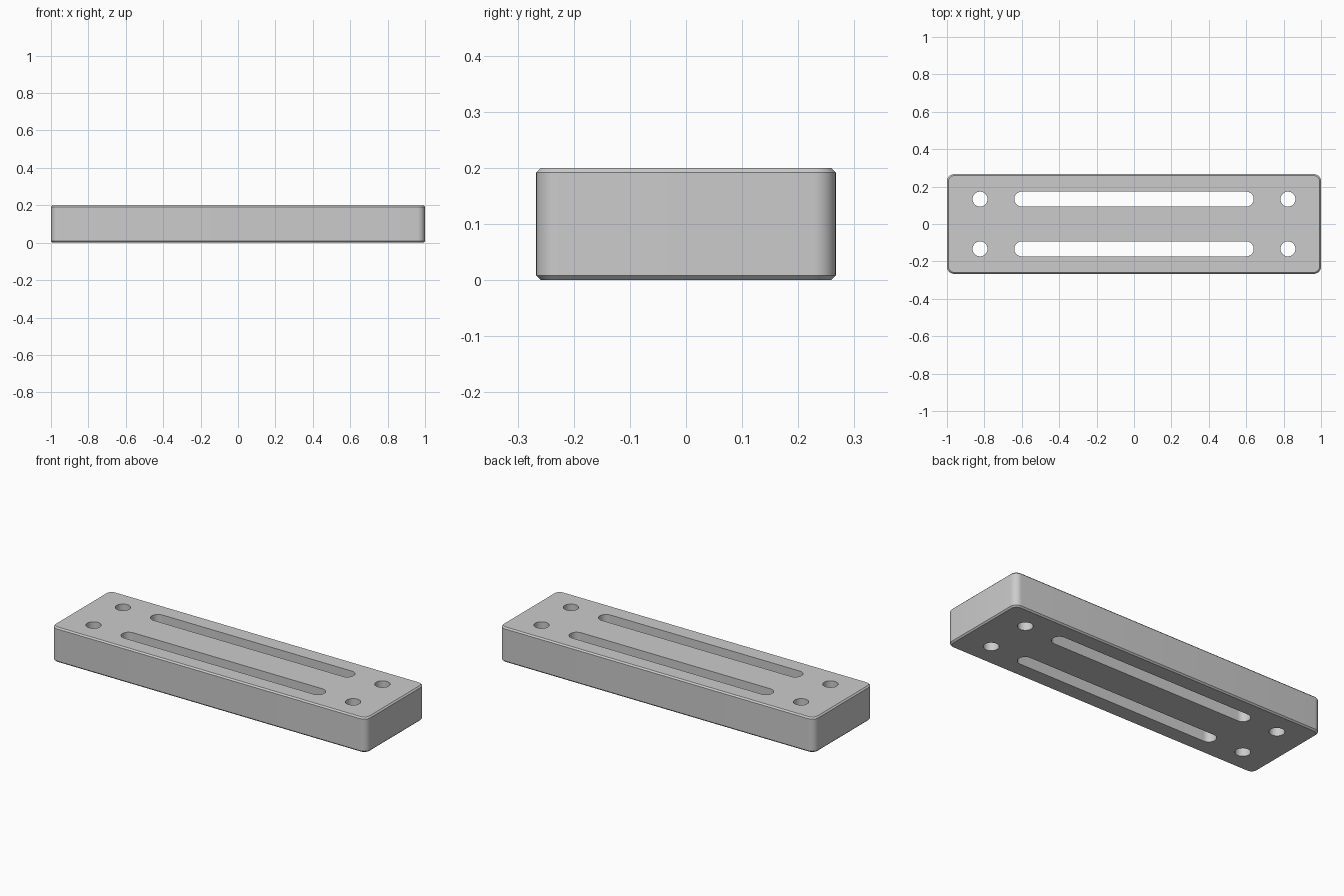
import bpy
import bmesh
import math

LENGTH, WIDTH, HEIGHT = 2.0, 0.534, 0.2
CORNER, CHAMFER = 0.04, 0.008
HOLE_R, HOLE_X, ROW_Y, SLOT_X = 0.04, 0.823, 0.133, 0.6

default = bpy.data.objects.get("Cube")
if default:
    bpy.data.objects.remove(default, do_unlink=True)

grey = bpy.data.materials.new("plain grey")
grey.use_nodes = True
colour = (0.6, 0.6, 0.6, 1)
grey.diffuse_color = colour
grey.node_tree.nodes["Principled BSDF"].inputs["Base Color"].default_value = colour


def rounded_outline(half_x, half_y, radius, steps):
    """Outline of a rectangle with round corners, counter-clockwise."""
    points = []
    for quarter, (sx, sy) in enumerate([(1, 1), (-1, 1), (-1, -1), (1, -1)]):
        for i in range(steps + 1):
            a = (quarter + i / steps) * math.pi / 2
            points.append((sx * (half_x - radius) + radius * math.cos(a),
                           sy * (half_y - radius) + radius * math.sin(a)))
    return points


def loft(name, sections):
    """Closed solid through a stack of (outline, z) sections."""
    bm = bmesh.new()
    rings = [[bm.verts.new((x, y, z)) for x, y in outline] for outline, z in sections]
    count = len(rings[0])
    for low, high in zip(rings, rings[1:]):
        for i in range(count):
            j = (i + 1) % count
            bm.faces.new((low[i], low[j], high[j], high[i]))
    bm.faces.new(rings[0][::-1])
    bm.faces.new(rings[-1])
    bmesh.ops.remove_doubles(bm, verts=bm.verts, dist=1e-5)
    mesh = bpy.data.meshes.new(name)
    bm.to_mesh(mesh)
    bm.free()
    mesh.materials.append(grey)
    obj = bpy.data.objects.new(name, mesh)
    bpy.context.collection.objects.link(obj)
    return obj


# Block with round corners and chamfered top and bottom edges
full = rounded_outline(LENGTH / 2, WIDTH / 2, CORNER, 10)
inset = rounded_outline(LENGTH / 2 - CHAMFER, WIDTH / 2 - CHAMFER, CORNER - CHAMFER, 10)
block = loft("slotted_block", [(inset, 0), (full, CHAMFER),
                               (full, HEIGHT - CHAMFER), (inset, HEIGHT)])

# Through cuts: two long slots, four round holes
cutters = []
for side in (-1, 1):
    for name, x, reach in (("slot", 0, SLOT_X), ("hole", -HOLE_X, 0), ("hole", HOLE_X, 0)):
        outline = [(px + x, py + side * ROW_Y)
                   for px, py in rounded_outline(reach + HOLE_R, HOLE_R, HOLE_R, 10)]
        cutter = loft(name + "_cutter", [(outline, -0.1), (outline, HEIGHT + 0.1)])
        cutter.hide_render = True
        cutters.append(cutter)
        cut = block.modifiers.new(name, 'BOOLEAN')
        cut.operation = 'DIFFERENCE'
        cut.solver = 'EXACT'
        cut.object = cutter

# Bake the cuts and drop the helpers
graph = bpy.context.evaluated_depsgraph_get()
baked = bpy.data.meshes.new_from_object(block.evaluated_get(graph))
block.modifiers.clear()
block.data = baked
for cutter in cutters:
    bpy.data.objects.remove(cutter, do_unlink=True)

# Smooth round walls, sharp edges kept
for obj in bpy.context.selected_objects:
    obj.select_set(False)
block.select_set(True)
bpy.context.view_layer.objects.active = block
bpy.ops.object.shade_smooth_by_angle(angle=math.radians(30))
